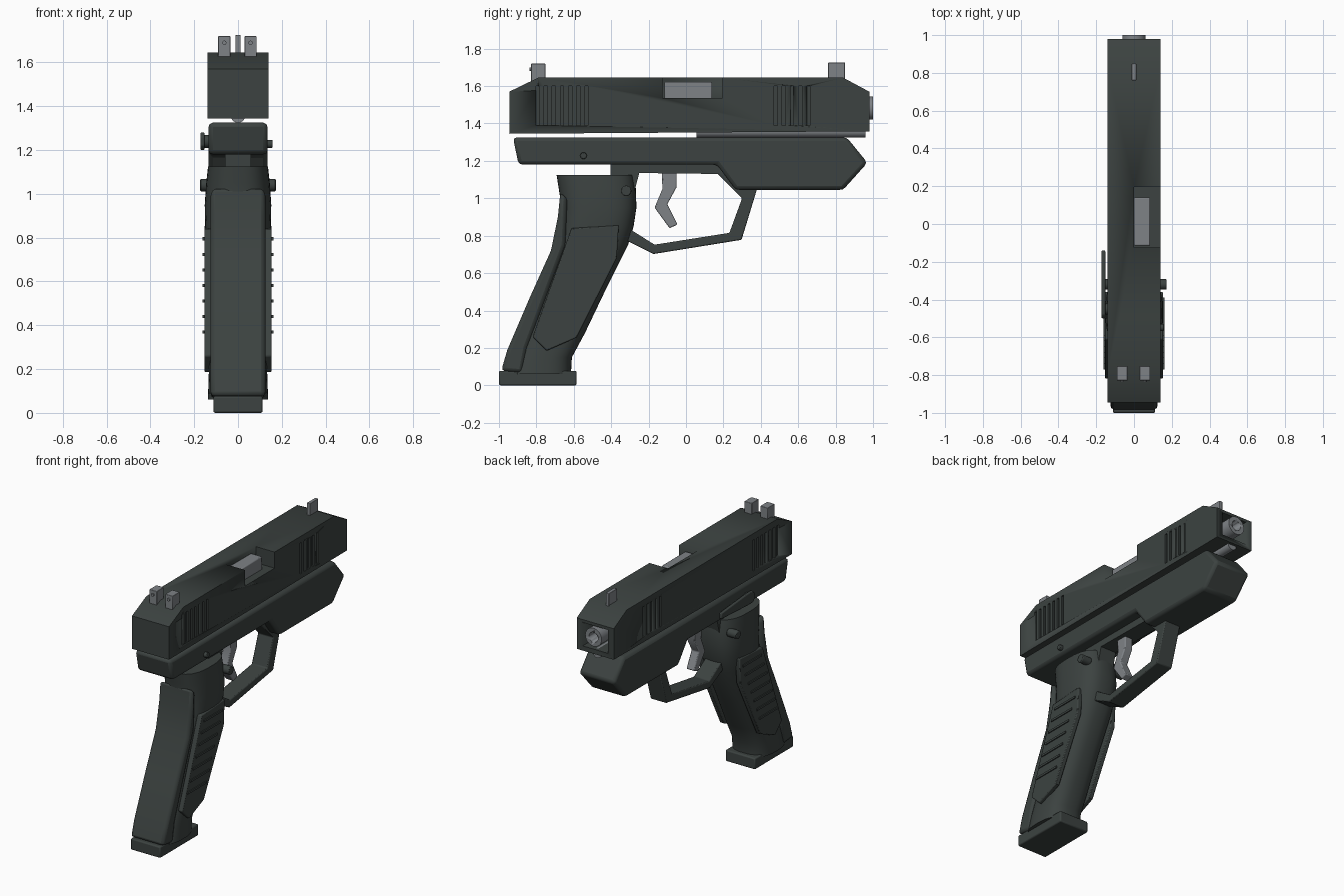
import bpy, bmesh, math
from mathutils import Matrix, Vector

if "Cube" in bpy.data.objects:
    bpy.data.objects.remove(bpy.data.objects["Cube"])


def material(name, rgb):
    m = bpy.data.materials.new(name)
    m.diffuse_color = (*rgb, 1)
    m.use_nodes = True
    m.node_tree.nodes["Principled BSDF"].inputs["Base Color"].default_value = m.diffuse_color
    return m


DARK = material("dark gunmetal", (0.045, 0.055, 0.052))
STEEL = material("grey steel", (0.21, 0.225, 0.24))


def finish(name, bm, mat, bevel=0, segments=2):
    bmesh.ops.recalc_face_normals(bm, faces=bm.faces[:])
    me = bpy.data.meshes.new(name)
    bm.to_mesh(me)
    bm.free()
    me.materials.append(mat)
    me.shade_smooth()
    me.set_sharp_from_angle(angle=math.radians(30))
    ob = bpy.data.objects.new(name, me)
    bpy.context.collection.objects.link(ob)
    if bevel:
        b = ob.modifiers.new("bevel", 'BEVEL')
        b.width, b.segments = bevel, segments
        b.limit_method = 'ANGLE'
        b.angle_limit = math.radians(40)
    return ob


def add_prism(bm, pts, x0, x1):
    """Extrude a (y, z) profile along x."""
    a = [bm.verts.new((x0, y, z)) for y, z in pts]
    b = [bm.verts.new((x1, y, z)) for y, z in pts]
    bm.faces.new(a)
    bm.faces.new(b)
    n = len(pts)
    for i in range(n):
        j = (i + 1) % n
        bm.faces.new((a[i], a[j], b[j], b[i]))


def add_box(bm, x, y, z):
    add_prism(bm, [(y[0], z[0]), (y[1], z[0]), (y[1], z[1]), (y[0], z[1])], *x)


def add_cyl(bm, r, start, end, sides=24):
    s, e = Vector(start), Vector(end)
    rot = (e - s).to_track_quat('Z', 'Y').to_matrix().to_4x4()
    bmesh.ops.create_cone(bm, cap_ends=True, segments=sides, radius1=r, radius2=r,
                          depth=(e - s).length, matrix=Matrix.Translation((s + e) / 2) @ rot)


def prism(name, pts, x0, x1, mat, bevel=0):
    bm = bmesh.new()
    add_prism(bm, pts, x0, x1)
    return finish(name, bm, mat, bevel)


def box(name, x, y, z, mat, bevel=0):
    bm = bmesh.new()
    add_box(bm, x, y, z)
    return finish(name, bm, mat, bevel)


def cylinder(name, r, start, end, mat, bevel=0, sides=24):
    bm = bmesh.new()
    add_cyl(bm, r, start, end, sides)
    return finish(name, bm, mat, bevel)


def cut(ob, bm):
    cutter = finish("cutter", bm, ob.data.materials[0])
    mod = ob.modifiers.new("cut", 'BOOLEAN')
    mod.operation, mod.solver, mod.object = 'DIFFERENCE', 'EXACT', cutter
    bpy.context.view_layer.objects.active = ob
    bpy.ops.object.modifier_apply(modifier="cut")
    bpy.data.objects.remove(cutter)


# Slide with serrations, ejection port and muzzle recess
slide = prism("slide", [(-0.945, 1.345), (-0.945, 1.57), (-0.79, 1.645), (0.84, 1.645),
                        (0.98, 1.57), (0.98, 1.358)], -0.14, 0.14, DARK)
bm = bmesh.new()
slots = [-0.794 + 0.0437 * i for i in range(7)] + [0.479 + 0.044 * i for i in range(5)]
for y in slots:
    for s in (-1, 1):
        add_box(bm, sorted((s * 0.128, s * 0.16)), (y - 0.009, y + 0.009), (1.39, 1.60))
add_box(bm, (0.0, 0.2), (-0.125, 0.195), (1.535, 1.7))
add_box(bm, (-0.095, 0.095), (0.82, 1.1), (1.39, 1.55))
cut(slide, bm)

# Barrel with bore, chamber block and guide rod
barrel = cylinder("barrel", 0.062, (0, 0.7, 1.482), (0, 1.0, 1.482), STEEL, sides=32)
bm = bmesh.new()
add_cyl(bm, 0.034, (0, 0.85, 1.482), (0, 1.1, 1.482))
cut(barrel, bm)
box("chamber_block", (0.0, 0.085), (-0.115, 0.14), (1.5, 1.622), STEEL, 0.006)
cylinder("guide_rod", 0.033, (0, 0.055, 1.358), (0, 0.96, 1.358), STEEL)

# Sights
box("front_sight", (-0.012, 0.012), (0.76, 0.85), (1.63, 1.726), STEEL, 0.003)
for name, x in (("left", -0.0625), ("right", 0.0575)):
    box(name + "_rear_sight", (x - 0.028, x + 0.028), (-0.828, -0.752), (1.62, 1.72), STEEL, 0.003)
    cylinder(name + "_sight_dot", 0.01, (x, -0.82, 1.69), (x, -0.837, 1.69), STEEL, sides=12)

# Frame with sloped dust cover
prism("frame", [(-0.925, 1.325), (0.86, 1.325), (0.97, 1.19), (0.84, 1.045), (0.265, 1.045),
                (0.165, 1.18), (-0.895, 1.18)], -0.135, 0.135, DARK, 0.02)

# Trigger housing, guard and trigger
prism("trigger_housing", [(-0.405, 1.2), (0.18, 1.2), (0.18, 1.13), (-0.25, 1.135),
                          (-0.285, 1.0), (-0.4, 1.0)], -0.06, 0.06, DARK)
prism("trigger_guard", [(0.383, 1.06), (0.297, 0.778), (-0.174, 0.702), (-0.37, 0.80),
                        (-0.34, 0.86), (-0.168, 0.752), (0.232, 0.815), (0.30, 1.0),
                        (0.165, 1.135), (0.165, 1.18), (0.27, 1.06)], -0.06, 0.06, DARK, 0.006)
prism("trigger", [(-0.13, 1.16), (-0.05, 1.16), (-0.05, 1.06), (-0.10, 0.968), (-0.045, 0.86),
                  (-0.088, 0.84), (-0.168, 0.95), (-0.126, 1.05)], -0.03, 0.03, STEEL, 0.006)

# Grip: lofted rounded sections (z, back y, front y, half width)
sections = [(0.06, -0.95, -0.615, 0.138), (0.15, -0.92, -0.61, 0.134), (0.28, -0.87, -0.54, 0.132),
            (0.51, -0.77, -0.43, 0.132), (0.75, -0.69, -0.31, 0.14), (0.85, -0.67, -0.28, 0.15),
            (0.95, -0.665, -0.265, 0.152), (1.05, -0.68, -0.268, 0.145), (1.125, -0.692, -0.28, 0.137)]
bm = bmesh.new()
rings = []
N = 40
for z, y0, y1, w in sections:
    ring = []
    for i in range(N):
        t = 2 * math.pi * i / N
        c, s = math.cos(t), math.sin(t)
        x = w * math.copysign(abs(c) ** 0.75, c)
        y = (y0 + y1) / 2 + (y1 - y0) / 2 * math.copysign(abs(s) ** 0.75, s)
        ring.append(bm.verts.new((x, y, z)))
    rings.append(ring)
for a, b in zip(rings, rings[1:]):
    for i in range(N):
        j = (i + 1) % N
        bm.faces.new((a[i], a[j], b[j], b[i]))
bm.faces.new(rings[0])
bm.faces.new(rings[-1])
finish("grip", bm, DARK)

# Backstrap
prism("backstrap", [(-0.672, 1.03), (-0.685, 0.9), (-0.722, 0.72), (-0.837, 0.465), (-0.955, 0.19),
                    (-0.988, 0.078), (-0.875, 0.065), (-0.85, 0.2), (-0.72, 0.55), (-0.645, 0.75),
                    (-0.635, 1.0)], -0.125, 0.125, DARK, 0.02)

# Side panels, ribs and release buttons
for name, s in (("left", -1), ("right", 1)):
    prism(name + "_grip_panel", [(-0.612, 0.84), (-0.36, 0.855), (-0.37, 0.68), (-0.585, 0.255),
                                 (-0.745, 0.185), (-0.82, 0.26)], s * 0.12, s * 0.154, DARK, 0.006)
    bm = bmesh.new()
    for i in range(7):
        z = 0.795 - 0.071 * i
        y = -0.49 - 0.03 * i
        add_box(bm, sorted((s * 0.15, s * 0.161)), (y - 0.1, y + 0.1), (z - 0.007, z + 0.007))
    finish(name + "_grip_ribs", bm, DARK)
    cylinder(name + "_release_button", 0.028, (s * 0.1, -0.32, 1.04), (s * 0.173, -0.32, 1.04), DARK, 0.005)

# Slide stop lever on the left, pin on the right
prism("slide_stop_lever", [(-0.5, 1.22), (-0.48, 1.2), (-0.42, 1.2), (-0.14, 1.215), (-0.14, 1.255),
                           (-0.42, 1.28), (-0.48, 1.28), (-0.5, 1.26)], -0.172, -0.152, DARK, 0.006)
cylinder("lever_pivot", 0.03, (-0.17, -0.45, 1.24), (-0.1, -0.45, 1.24), DARK)
cylinder("frame_pin", 0.018, (0.1, -0.548, 1.228), (0.158, -0.548, 1.228), DARK, 0.004, 16)

# Magazine base
box("magazine_base", (-0.112, 0.112), (-1.0, -0.585), (0, 0.077), DARK, 0.008)
